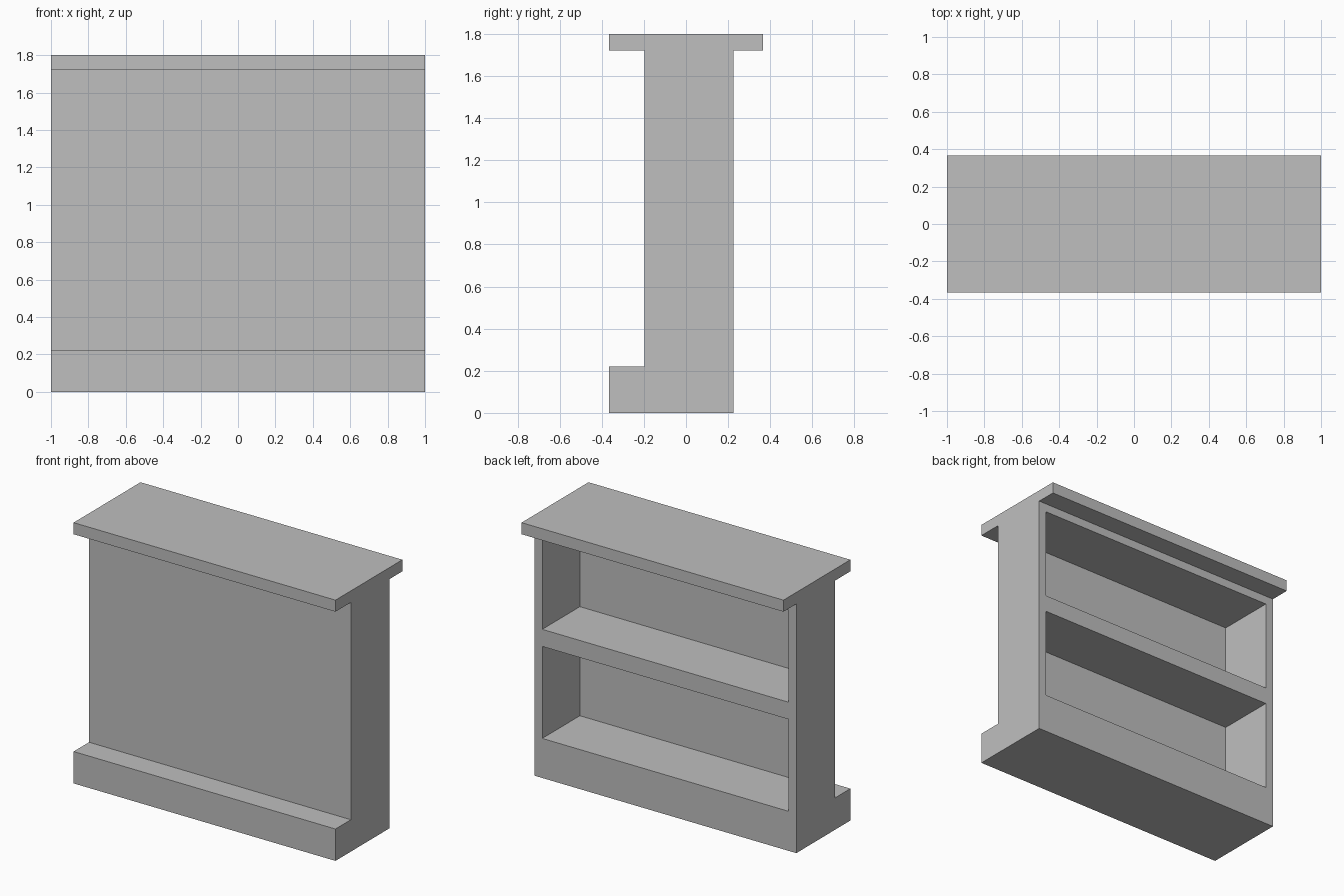
import bpy
import bmesh
from mathutils import Vector

if "Cube" in bpy.data.objects:
    bpy.data.objects.remove(bpy.data.objects["Cube"], do_unlink=True)

HALF = 1.0            # half the counter length
FRONT, BACK = -0.197, 0.225
OVERHANG = 0.365      # reach of the top and plinth
PLINTH_Z, SLAB_Z, TOP_Z = 0.22, 1.72, 1.8
WALL = 0.06
PANEL_Y = -0.185      # inner face of the thin front panel
BAY_HEIGHT = 0.635

grey = bpy.data.materials.new("plain grey")
grey.use_nodes = True
colour = (0.52, 0.52, 0.52, 1)
grey.diffuse_color = colour
grey.node_tree.nodes["Principled BSDF"].inputs["Base Color"].default_value = colour


def extruded(name, profile, half):
    """Solid made from a (y, z) profile swept along x."""
    bm = bmesh.new()
    face = bm.faces.new([bm.verts.new((-half, y, z)) for y, z in profile])
    swept = bmesh.ops.extrude_face_region(bm, geom=[face])["geom"]
    verts = [v for v in swept if isinstance(v, bmesh.types.BMVert)]
    bmesh.ops.translate(bm, verts=verts, vec=Vector((2 * half, 0, 0)))
    bmesh.ops.recalc_face_normals(bm, faces=bm.faces)
    mesh = bpy.data.meshes.new(name)
    bm.to_mesh(mesh)
    bm.free()
    mesh.materials.append(grey)
    obj = bpy.data.objects.new(name, mesh)
    bpy.context.collection.objects.link(obj)
    return obj


def rectangle(y0, y1, z0, z1):
    return [(y0, z0), (y1, z0), (y1, z1), (y0, z1)]


# Cabinet body with the plinth step along the front
body = extruded("counter_body", [
    (-OVERHANG, 0), (BACK, 0), (BACK, SLAB_Z), (FRONT, SLAB_Z),
    (FRONT, PLINTH_Z), (-OVERHANG, PLINTH_Z)], HALF)

# Two open shelf bays cut into the back
for bay_floor in (0.273, 1.026):
    cutter = extruded("bay_cutter", rectangle(
        PANEL_Y, BACK + 0.1, bay_floor, bay_floor + BAY_HEIGHT), HALF - WALL)
    cutter.hide_render = True
    cut = body.modifiers.new("shelf_bay", "BOOLEAN")
    cut.operation = "DIFFERENCE"
    cut.solver = "EXACT"
    cut.object = cutter
    bpy.context.view_layer.objects.active = body
    bpy.ops.object.modifier_apply(modifier=cut.name)
    bpy.data.objects.remove(cutter, do_unlink=True)

# Overhanging top
extruded("counter_top", rectangle(-OVERHANG, OVERHANG, SLAB_Z, TOP_Z), HALF)
